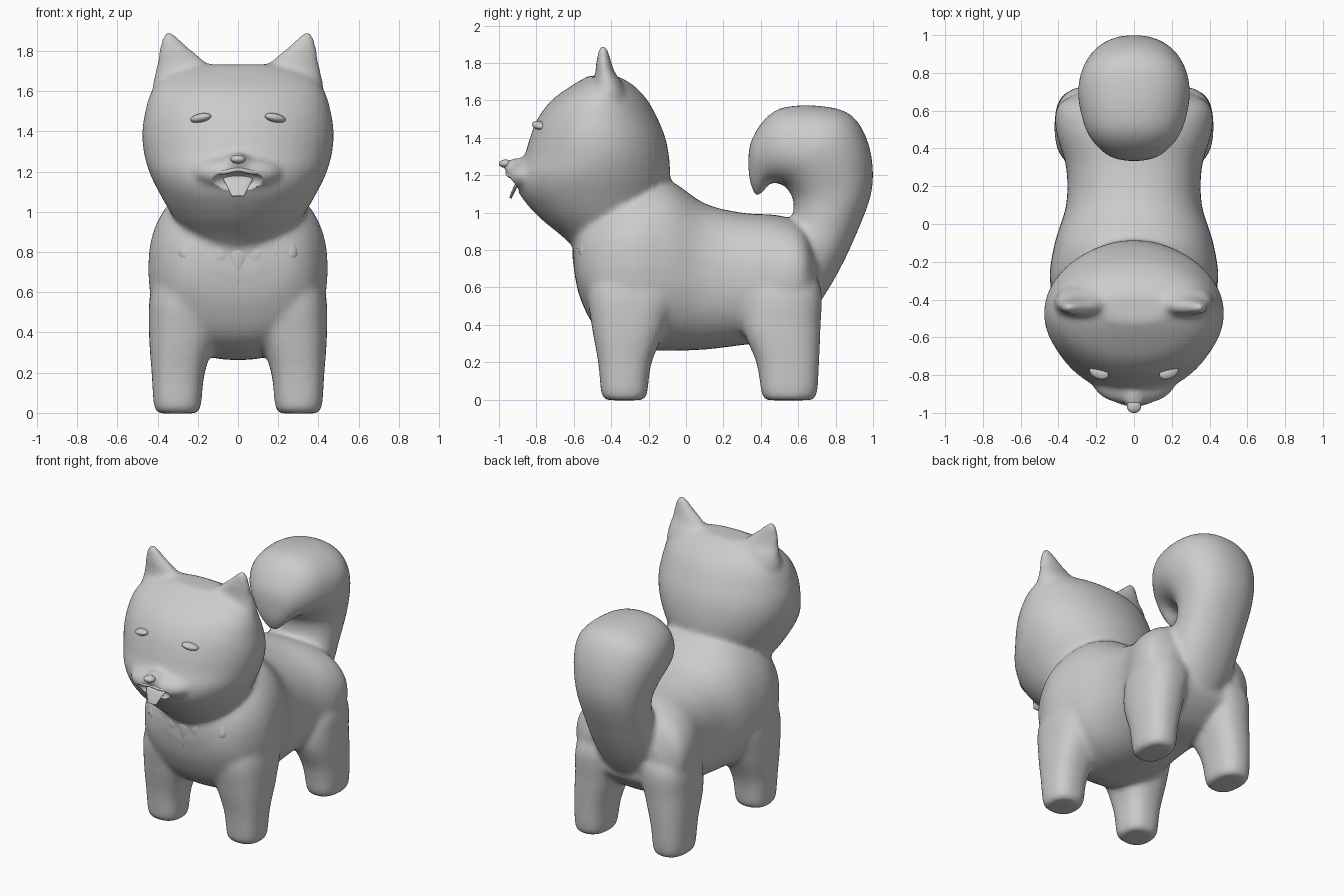
import bpy, bmesh, math
from mathutils import Vector

if "Cube" in bpy.data.objects:
    bpy.data.objects.remove(bpy.data.objects["Cube"])


def loft(name, rings, power=2.0, n=40, steps=6):
    """Smooth skin through rings (y0, z0, y1, z1, half_width, x_centre)."""
    rings = [Vector(r) for r in rings]
    dense = []
    for i in range(len(rings) - 1):
        a, b, c, d = (rings[max(0, min(len(rings) - 1, i + k))] for k in (-1, 0, 1, 2))
        for s in range(steps):
            t = s / steps
            dense.append(0.5 * (2 * b + (c - a) * t + (2 * a - 5 * b + 4 * c - d) * t * t
                                + (3 * b - a - 3 * c + d) * t ** 3))
    dense.append(rings[-1])
    bm = bmesh.new()
    loops = []
    for y0, z0, y1, z1, hw, xc in dense:
        loop = []
        for k in range(n):
            ang = 2 * math.pi * k / n
            c, s = (math.copysign(abs(v) ** (2 / power), v) for v in (math.cos(ang), math.sin(ang)))
            loop.append(bm.verts.new((xc + hw * c, (y0 + y1) / 2 + s * (y0 - y1) / 2,
                                      (z0 + z1) / 2 + s * (z0 - z1) / 2)))
        loops.append(loop)
    for p, q in zip(loops, loops[1:]):
        for k in range(n):
            bm.faces.new((p[k], p[(k + 1) % n], q[(k + 1) % n], q[k]))
    bm.faces.new(loops[0])
    bm.faces.new(loops[-1])
    bmesh.ops.recalc_face_normals(bm, faces=bm.faces)
    me = bpy.data.meshes.new(name)
    bm.to_mesh(me)
    bm.free()
    me.shade_smooth()
    ob = bpy.data.objects.new(name, me)
    bpy.context.collection.objects.link(ob)
    return ob


def upright(name, rows, side=1, power=2.0):
    """Loft of level rings (z, y_front, y_back, x_min, x_max)."""
    return loft(name, [(f, z, b, z, (x1 - x0) / 2, side * (x0 + x1) / 2)
                       for z, f, b, x0, x1 in rows], power)


def ball(name, loc, size, rot=(0, 0, 0)):
    bpy.ops.mesh.primitive_uv_sphere_add(segments=32, ring_count=16, radius=1, location=loc, rotation=rot)
    ob = bpy.context.object
    ob.name, ob.scale = name, size
    ob.data.shade_smooth()
    return ob


def fuse(parts, voxel, iterations):
    bpy.ops.object.select_all(action='DESELECT')
    for p in parts:
        p.select_set(True)
    bpy.context.view_layer.objects.active = parts[0]
    bpy.ops.object.join()
    ob = parts[0]
    m = ob.modifiers.new("Blend", 'REMESH')
    m.mode, m.voxel_size, m.use_smooth_shade = 'VOXEL', voxel, True
    m = ob.modifiers.new("Soften", 'SMOOTH')
    m.factor, m.iterations = 0.5, iterations
    return ob


# Body: rings from chest to rump
body = loft("body", [(y, t, y, b, w, 0) for y, t, b, w in (
    (-.60, .83, .70, .13), (-.565, .95, .54, .28), (-.47, 1.07, .37, .385), (-.3, 1.16, .275, .446),
    (-.1, 1.175, .262, .42), (.1, 1.05, .268, .36), (.3, 1.0, .292, .36), (.5, .985, .32, .415),
    (.63, .93, .40, .40), (.70, .78, .48, .28))], 2.3)

# Tail: tube curling up and forward (outer point, inner point, half width)
tail = loft("tail", [r + (0,) for r in (
    (.66, .44, .40, .80, .20), (.78, .62, .47, .90, .23), (.90, .86, .56, .97, .225),
    (.997, 1.14, .575, 1.06, .245), (.965, 1.40, .54, 1.13, .285), (.83, 1.55, .50, 1.155, .295),
    (.51, 1.56, .465, 1.16, .25), (.355, 1.40, .44, 1.15, .175), (.335, 1.21, .42, 1.12, .10),
    (.37, 1.085, .40, 1.10, .04))], 2.2)

# Legs
parts = [body, tail]
for side in (1, -1):
    parts.append(upright("front_leg", [
        (-.003, -.42, -.235, .21, .39), (.03, -.452, -.208, .185, .417), (.2, -.47, -.183, .165, .43),
        (.4, -.505, -.1, .10, .443), (.6, -.525, -.04, .05, .435), (.8, -.45, -.12, .0, .36)], side, 2.5))
    parts.append(upright("hind_leg", [
        (-.003, .43, .67, .21, .385), (.03, .405, .70, .187, .41), (.2, .375, .712, .165, .418),
        (.4, .30, .72, .11, .42), (.6, .32, .72, .06, .408), (.78, .42, .62, .02, .30)], side, 2.4))

# Head: level rings from throat to crown
head = upright("head", [(z, f, b, -w, w) for z, f, b, w in (
    (.80, -.585, -.35, .15), (.88, -.67, -.22, .245), (.98, -.79, -.15, .325), (1.1, -.89, -.10, .395),
    (1.2, -.905, -.085, .443), (1.3, -.865, -.09, .47), (1.4, -.835, -.11, .477), (1.5, -.795, -.15, .462),
    (1.6, -.72, -.205, .43), (1.68, -.61, -.28, .355), (1.733, -.52, -.37, .2))])
parts += [head, ball("muzzle", (0, -.84, 1.195), (.22, .12, .085)),
          ball("nose_bridge", (0, -.90, 1.25), (.06, .085, .042))]
for side in (1, -1):
    parts.append(upright("ear", [
        (1.5, -.52, -.34, .2, .42), (1.62, -.52, -.32, .13, .425), (1.70, -.495, -.345, .12, .412),
        (1.75, -.485, -.38, .165, .402), (1.81, -.48, -.40, .235, .392), (1.865, -.47, -.415, .295, .38),
        (1.895, -.458, -.43, .33, .36)], side))
body = fuse(parts, .015, 16)

# Open mouth carved into the muzzle
cutter = ball("mouth_cutter", (0, -.955, 1.145), (.145, .085, .06))
cutter.hide_render = True
cutter.display_type = 'WIRE'
cut = body.modifiers.new("Mouth", 'BOOLEAN')
cut.operation, cut.object, cut.solver = 'DIFFERENCE', cutter, 'EXACT'

# Upper lip: double arch
lip = bpy.data.curves.new("upper_lip", 'CURVE')
lip.dimensions, lip.bevel_depth, lip.bevel_resolution, lip.use_fill_caps = '3D', .011, 3, True
pts = [(-.15, -.90, 1.21), (-.075, -.94, 1.197), (0, -.955, 1.21), (.075, -.94, 1.197), (.15, -.90, 1.21)]
sp = lip.splines.new('BEZIER')
sp.bezier_points.add(len(pts) - 1)
for bp, p in zip(sp.bezier_points, pts):
    bp.co = p
    bp.handle_left_type = bp.handle_right_type = 'AUTO'
bpy.context.collection.objects.link(bpy.data.objects.new("upper_lip", lip))

# Nose, tongue, eyes
ball("nose", (0, -.965, 1.262), (.038, .036, .022))
loft("tongue", [(-.87, 1.185, -.865, 1.16, .075, 0), (-.905, 1.165, -.895, 1.145, .07, 0),
                (-.93, 1.12, -.915, 1.112, .05, 0), (-.945, 1.08, -.932, 1.076, .032, 0)], 2.5, 24)
for side in (1, -1):
    ball("eye", (side * .185, -.785, 1.467), (.055, .035, .022), (0, side * .2, side * .4))

# Chest fur: row of flat pointed tufts
for x, z in ((-.25, .75), (-.17, .73), (-.085, .69), (0, .65), (.085, .69), (.17, .73), (.25, .75)):
    y = -.60 + .55 * x * x
    w = .065 - .07 * abs(x)
    loft("chest_tuft", [(y + .01, .87, y + .07, .87, w, x * .95), (y - .008, .79, y + .05, .79, w, x),
                        (y + .008, z, y + .04, z, .008, x * 1.05)], 2, 16, 4)
